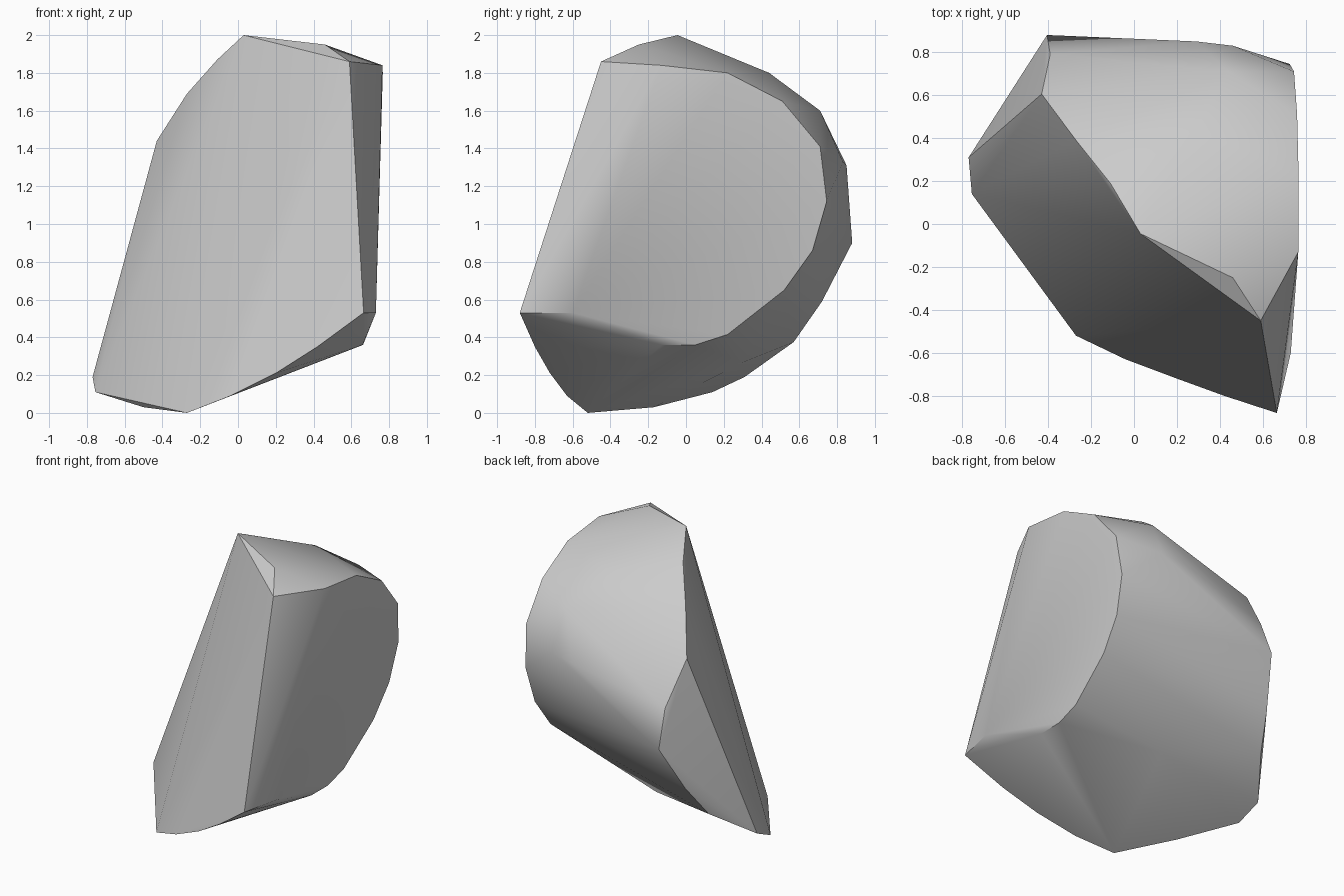
import bpy
import bmesh
from math import radians
from mathutils import Vector


def remove_default_cube():
    cube = bpy.data.objects.get("Cube")
    if cube is not None:
        bpy.data.objects.remove(cube, do_unlink=True)


def make_material(name, colour):
    material = bpy.data.materials.new(name)
    material.use_nodes = True
    material.diffuse_color = colour
    shader = material.node_tree.nodes["Principled BSDF"]
    shader.inputs["Base Color"].default_value = colour
    return material


def side_point(y, z):
    """Place a rim point on the slightly leaning flat side."""
    lean = 0.071 * (z - 1.84)
    turn = 0.0125 * (y + 0.13)
    return (0.765 + lean + turn, y, z)


def build_hull(name, outlines, material):
    """Wrap the outlines of the facets in one closed convex stone."""
    bm = bmesh.new()
    for outline in outlines:
        for point in outline:
            bm.verts.new(Vector(point))
    bmesh.ops.remove_doubles(bm, verts=bm.verts[:], dist=0.001)
    result = bmesh.ops.convex_hull(bm, input=bm.verts[:])
    leftovers = set(result["geom_interior"]) | set(result["geom_unused"])
    loose = [item for item in leftovers if isinstance(item, bmesh.types.BMVert)]
    bmesh.ops.delete(bm, geom=loose, context="VERTS")

    # Merge coplanar triangles into broad flat facets
    bmesh.ops.dissolve_limit(bm, angle_limit=radians(1),
                             verts=bm.verts[:], edges=bm.edges[:])
    bmesh.ops.recalc_face_normals(bm, faces=bm.faces[:])

    mesh = bpy.data.meshes.new(name)
    bm.to_mesh(mesh)
    bm.free()
    mesh.materials.append(material)
    stone = bpy.data.objects.new(name, mesh)
    bpy.context.collection.objects.link(stone)
    return stone


def smooth_gentle_bends(stone, angle):
    bpy.ops.object.select_all(action="DESELECT")
    stone.select_set(True)
    bpy.context.view_layer.objects.active = stone
    bpy.ops.object.shade_smooth_by_angle(angle=radians(angle))


remove_default_cube()
stone_grey = make_material("stone grey", (0.6, 0.6, 0.6, 1))

# Rounded rim of the flat side
side_rim = [side_point(y, z) for y, z in (
    (-0.13, 1.84), (0.22, 1.8), (0.51, 1.65), (0.71, 1.41), (0.745, 1.12),
    (0.67, 0.86), (0.52, 0.65), (0.22, 0.415), (0.05, 0.36), (-0.13, 0.36))]

# Broad front break, from the peak round to the foot
front_edge = [
    (0.03, -0.045, 2), (0.59, -0.45, 1.86), (0.665, -0.88, 0.53),
    (0.42, -0.8, 0.35), (0.2, -0.72, 0.21), (-0.04, -0.63, 0.09),
    (-0.27, -0.52, 0)]

# Narrow chip beside the front break
front_chip = [(0.73, -0.6, 0.53), (0.46, -0.25, 1.95)]

# Left ridge running down from the peak
left_ridge = [(-0.11, 0.19, 1.87), (-0.27, 0.39, 1.69), (-0.43, 0.605, 1.44)]

# Small left facet
left_facet = [
    (-0.39, 0.79, 1.15), (-0.405, 0.88, 0.9), (-0.5, 0.72, 0.59),
    (-0.577, 0.57, 0.375), (-0.77, 0.31, 0.19)]

# Foot and underside
underside = [(-0.755, 0.14, 0.11), (-0.5, -0.17, 0.03), (0.02, 0.3, 0.267)]

# Curved back shoulder
back_shoulder = [
    (0.29, 0.44, 1.8), (0.44, 0.71, 1.6), (0.46, 0.83, 1.33), (0.29, 0.85, 1.31)]

stone = build_hull(
    "stone_fragment",
    [side_rim, front_edge, front_chip, left_ridge,
     left_facet, underside, back_shoulder],
    stone_grey)
smooth_gentle_bends(stone, 34)
